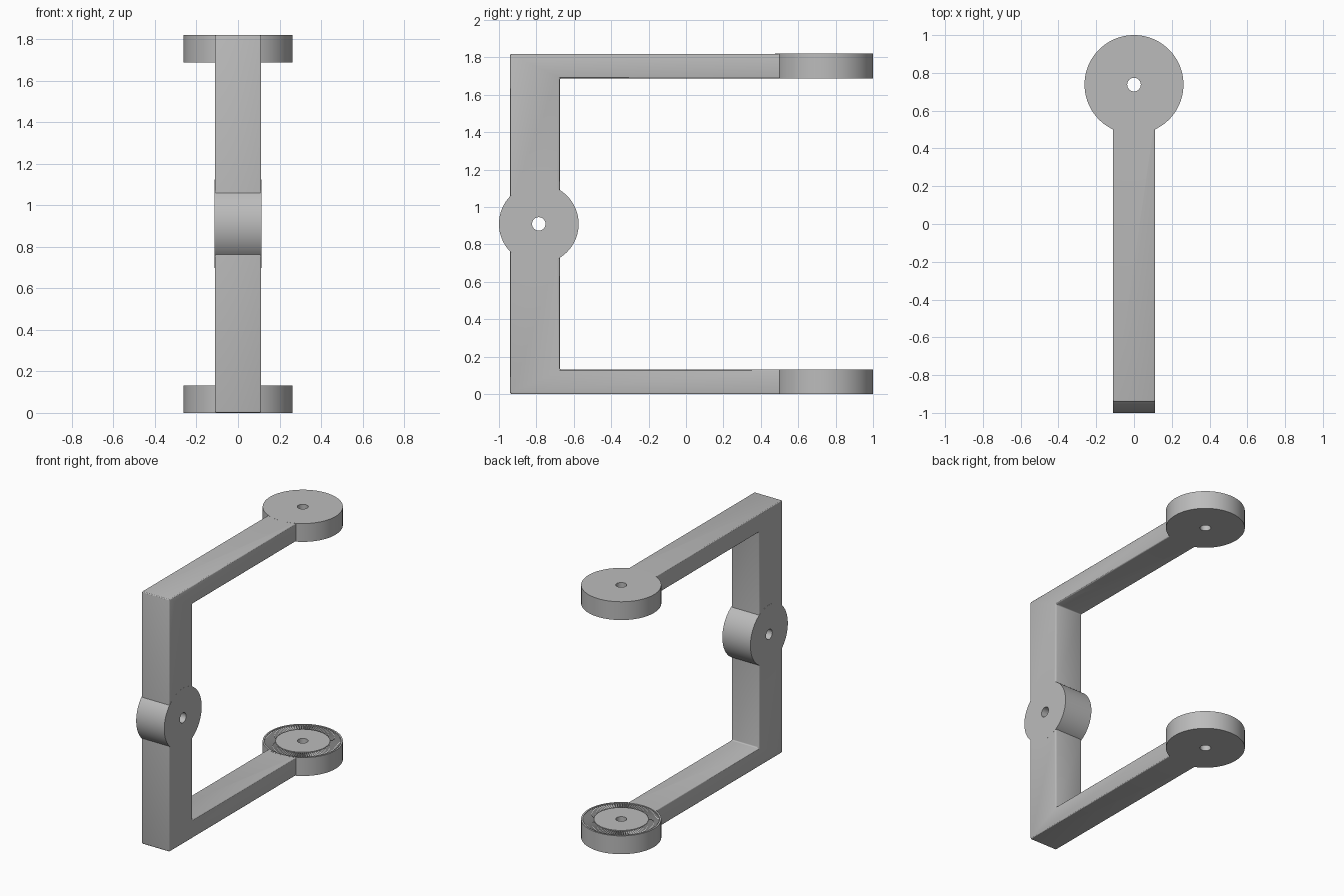
import bpy, bmesh
from math import sin, cos, tau

if "Cube" in bpy.data.objects:
    bpy.data.objects.remove(bpy.data.objects["Cube"], do_unlink=True)

grey = bpy.data.materials.new("plain grey")
grey.use_nodes = True
grey.diffuse_color = (0.5, 0.5, 0.5, 1)
grey.node_tree.nodes["Principled BSDF"].inputs["Base Color"].default_value = (0.5, 0.5, 0.5, 1)

HEIGHT, THICK = 1.82, 0.132
HALF = 0.112                   # half width of the frame
DISC_Y, DISC_R = 0.738, 0.262
HUB_Y, HUB_Z, HUB_R = -0.787, HEIGHT / 2, 0.213
HOLE_R = 0.036


def finish(name, bm):
    bmesh.ops.recalc_face_normals(bm, faces=bm.faces)
    mesh = bpy.data.meshes.new(name)
    bm.to_mesh(mesh)
    bm.free()
    mesh.materials.append(grey)
    ob = bpy.data.objects.new(name, mesh)
    bpy.context.collection.objects.link(ob)
    return ob


def prism(name, outline, axis, lo, hi, bevel=0):
    """Extrude a 2D outline along x (outline in y, z) or z (outline in x, y)."""
    bm = bmesh.new()
    place = (lambda a, b, t: (t, a, b)) if axis == "x" else (lambda a, b, t: (a, b, t))
    ends = [[bm.verts.new(place(a, b, t)) for a, b in outline] for t in (lo, hi)]
    for ring in ends:
        bm.faces.new(ring)
    n = len(outline)
    for i in range(n):
        j = (i + 1) % n
        bm.faces.new((ends[0][i], ends[0][j], ends[1][j], ends[1][i]))
    if bevel:
        bmesh.ops.recalc_face_normals(bm, faces=bm.faces)
        bmesh.ops.bevel(bm, geom=bm.edges[:], offset=bevel, segments=3,
                        profile=0.5, affect="EDGES")
    return finish(name, bm)


def circle(cx, cy, r, n):
    return [(cx + r * cos(tau * i / n), cy + r * sin(tau * i / n)) for i in range(n)]


def tooth_cutter(teeth, r_in, r_out, depth):
    """Ring whose underside zigzags, to cut radial teeth."""
    bm = bmesh.new()
    n = teeth * 2
    loops = []
    for i in range(n):
        c, s = cos(tau * i / n), sin(tau * i / n)
        low = THICK - (depth if i % 2 else 0.001)
        loops.append([bm.verts.new((r * c, DISC_Y + r * s, z)) for r, z in
                      ((r_in, THICK + 0.03), (r_out, THICK + 0.03), (r_out, low), (r_in, low))])
    for i in range(n):
        a, b = loops[i], loops[(i + 1) % n]
        for k in range(4):
            m = (k + 1) % 4
            bm.faces.new((a[k], a[m], b[m], b[k]))
    return finish("tooth_cutter", bm)


def combine(ob, other, operation):
    mod = ob.modifiers.new(operation.lower(), "BOOLEAN")
    mod.object, mod.operation, mod.solver = other, operation, "EXACT"
    bpy.context.view_layer.objects.active = ob
    bpy.ops.object.modifier_apply(modifier=mod.name)
    bpy.data.objects.remove(other, do_unlink=True)


# C-shaped frame: upright post with two arms reaching back
e = 0.0005
front, inner, tip = -0.94, -0.675, 0.58
frame = prism("bracket_frame",
              [(front, e), (tip, e), (tip, THICK - e), (inner, THICK - e),
               (inner, HEIGHT - THICK + e), (tip, HEIGHT - THICK + e),
               (tip, HEIGHT - e), (front, HEIGHT - e)],
              "x", -HALF + e, HALF - e, bevel=0.008)

# Round ends on both arms, and the cross hub on the post
disc = circle(0, DISC_Y, DISC_R, 96)
for name, z in (("lower_disc", 0), ("upper_disc", HEIGHT - THICK)):
    combine(frame, prism(name, disc, "z", z, z + THICK), "UNION")
hub = prism("post_hub", circle(HUB_Y, HUB_Z, HUB_R, 96), "x", -HALF, HALF)
combine(frame, hub, "UNION")

# Drilled holes
hole = circle(0, DISC_Y, HOLE_R, 32)
for z in (0, HEIGHT - THICK):
    combine(frame, prism("disc_hole", hole, "z", z - 0.1, z + THICK + 0.1), "DIFFERENCE")
combine(frame, prism("hub_hole", circle(HUB_Y, HUB_Z, HOLE_R, 32), "x", -0.3, 0.3), "DIFFERENCE")

# Ring of radial locking teeth on top of the lower disc
combine(frame, tooth_cutter(90, 0.178, 0.25, 0.014), "DIFFERENCE")

bpy.ops.object.select_all(action="DESELECT")
frame.select_set(True)
bpy.context.view_layer.objects.active = frame
bpy.ops.object.shade_smooth_by_angle(angle=0.5)
